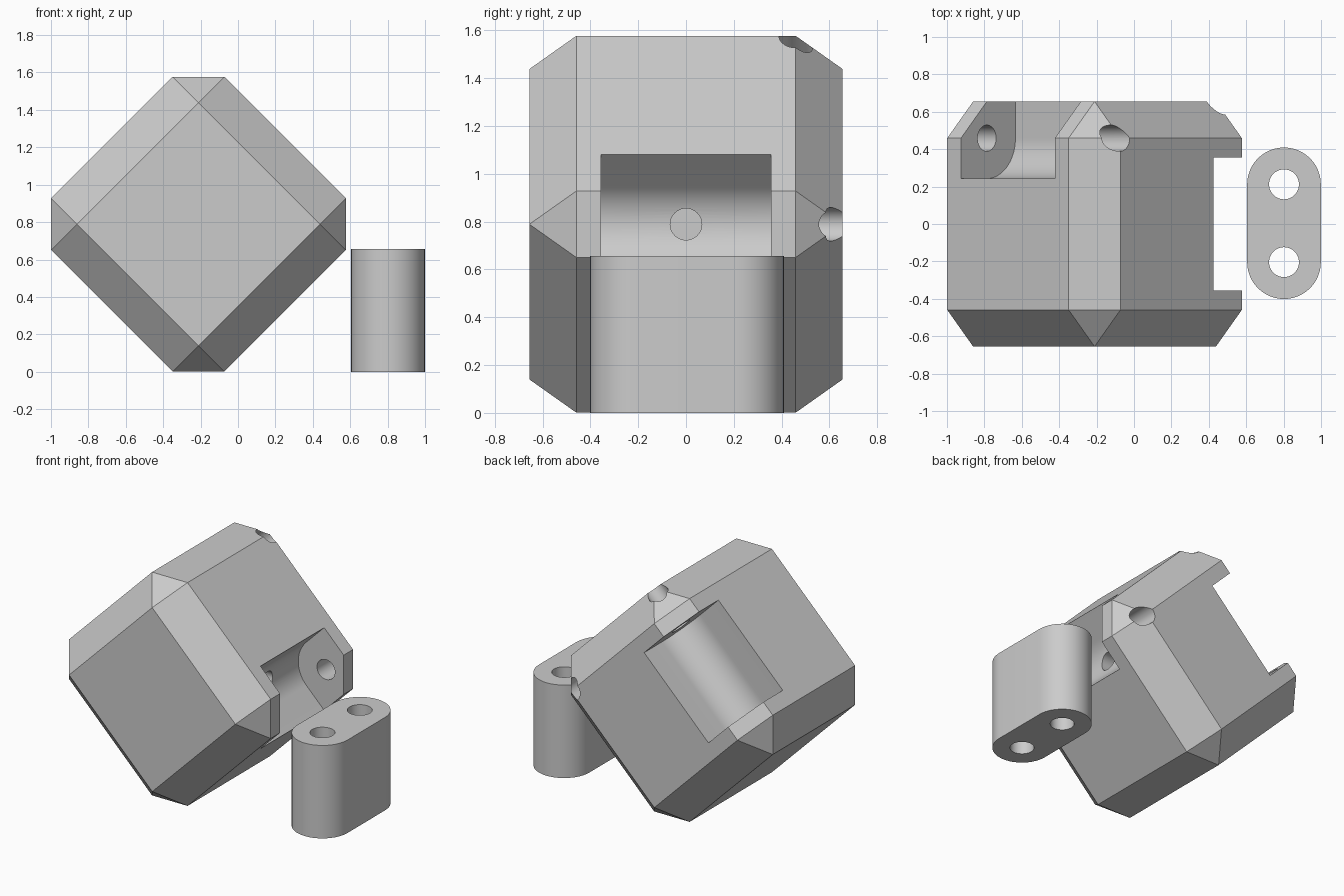
import bpy, bmesh
from math import pi, cos, sin
from mathutils import Matrix, Vector

if "Cube" in bpy.data.objects:
    bpy.data.objects.remove(bpy.data.objects["Cube"])

HALF = 0.655       # half side of the block
CHAMFER = 0.196
AXIS = HALF - CHAMFER   # offset of the hinge axes from the block centre
POCKET_R = 0.216
POCKET_HALF = 0.355

grey = bpy.data.materials.new("plain_grey")
grey.use_nodes = True
grey.diffuse_color = (0.6, 0.6, 0.6, 1)
grey.node_tree.nodes["Principled BSDF"].inputs["Base Color"].default_value = (0.6, 0.6, 0.6, 1)


def make_object(name, bm):
    bmesh.ops.recalc_face_normals(bm, faces=bm.faces)
    mesh = bpy.data.meshes.new(name)
    bm.to_mesh(mesh)
    bm.free()
    mesh.materials.append(grey)
    obj = bpy.data.objects.new(name, mesh)
    bpy.context.collection.objects.link(obj)
    return obj


def arc(cx, cy, r, start, end, steps=24):
    angles = [start + (end - start) * i / steps for i in range(steps + 1)]
    return [(cx + r * cos(a), cy + r * sin(a)) for a in angles]


def circle(cx, cy, r):
    return arc(cx, cy, r, 0, 2 * pi, 48)[:-1]


def prism(name, outline, z0, z1, matrix=Matrix()):
    bm = bmesh.new()
    base = bm.faces.new([bm.verts.new((x, y, z0)) for x, y in outline])
    result = bmesh.ops.extrude_face_region(bm, geom=[base])
    top = [v for v in result["geom"] if isinstance(v, bmesh.types.BMVert)]
    bmesh.ops.translate(bm, verts=top, vec=(0, 0, z1 - z0))
    bm.transform(matrix)
    return make_object(name, bm)


def activate(obj):
    bpy.ops.object.select_all(action="DESELECT")
    obj.select_set(True)
    bpy.context.view_layer.objects.active = obj


def cut(target, cutter):
    cutter.hide_render = True
    mod = target.modifiers.new("cut", "BOOLEAN")
    mod.operation = "DIFFERENCE"
    mod.solver = "EXACT"
    mod.object = cutter
    activate(target)
    bpy.ops.object.modifier_apply(modifier=mod.name)
    bpy.data.objects.remove(cutter)


def finish(obj):
    activate(obj)
    bpy.ops.object.shade_smooth_by_angle(angle=pi / 6)


# Chamfered block
bm = bmesh.new()
bmesh.ops.create_cube(bm, size=2 * HALF)
bmesh.ops.bevel(bm, geom=bm.edges[:], offset=CHAMFER, segments=1, affect="EDGES")
block = make_object("chamfered_block", bm)

# Hinge pockets on two edges, each with a pin hole open at one end only
pocket_outline = arc(AXIS, AXIS, POCKET_R, pi, 1.5 * pi)
inner = AXIS - POCKET_R
pocket_outline += [(1, inner), (1, 1), (inner, 1)]
side_edge = Matrix(((0, 1, 0), (0, 0, 1), (1, 0, 0))).to_4x4()
back_edge = Matrix.Rotation(pi / 2, 4, "Z")
for frame in (side_edge, back_edge):
    cut(block, prism("pocket_cutter", pocket_outline, -POCKET_HALF, POCKET_HALF, frame))
    cut(block, prism("pin_cutter", circle(AXIS, AXIS, 0.07), -0.55, 1, frame))

# Blind hole in the floor of the side pocket
inward = Vector((1, 0, 1)).to_track_quat("Z", "Y").to_matrix().to_4x4()
cut(block, prism("floor_hole_cutter", circle(0, 0, 0.066), 0.2, 0.6, inward))

# Stand the block on its edge
block.data.transform(Matrix.Translation((-0.211, 0, 0.789)) @ Matrix.Rotation(pi / 4, 4, "Y"))
finish(block)

# Separate hinge link with two pin holes
LINK_X, LINK_Y, SPREAD, LINK_R = 0.802, 0.004, 0.208, 0.197
link_outline = arc(LINK_X, LINK_Y + SPREAD, LINK_R, 0, pi) + arc(LINK_X, LINK_Y - SPREAD, LINK_R, pi, 2 * pi)
link = prism("hinge_link", link_outline, 0, 0.656)
for side in (-1, 1):
    cut(link, prism("link_hole_cutter", circle(LINK_X, LINK_Y + side * SPREAD, 0.08), -0.1, 1))
finish(link)
